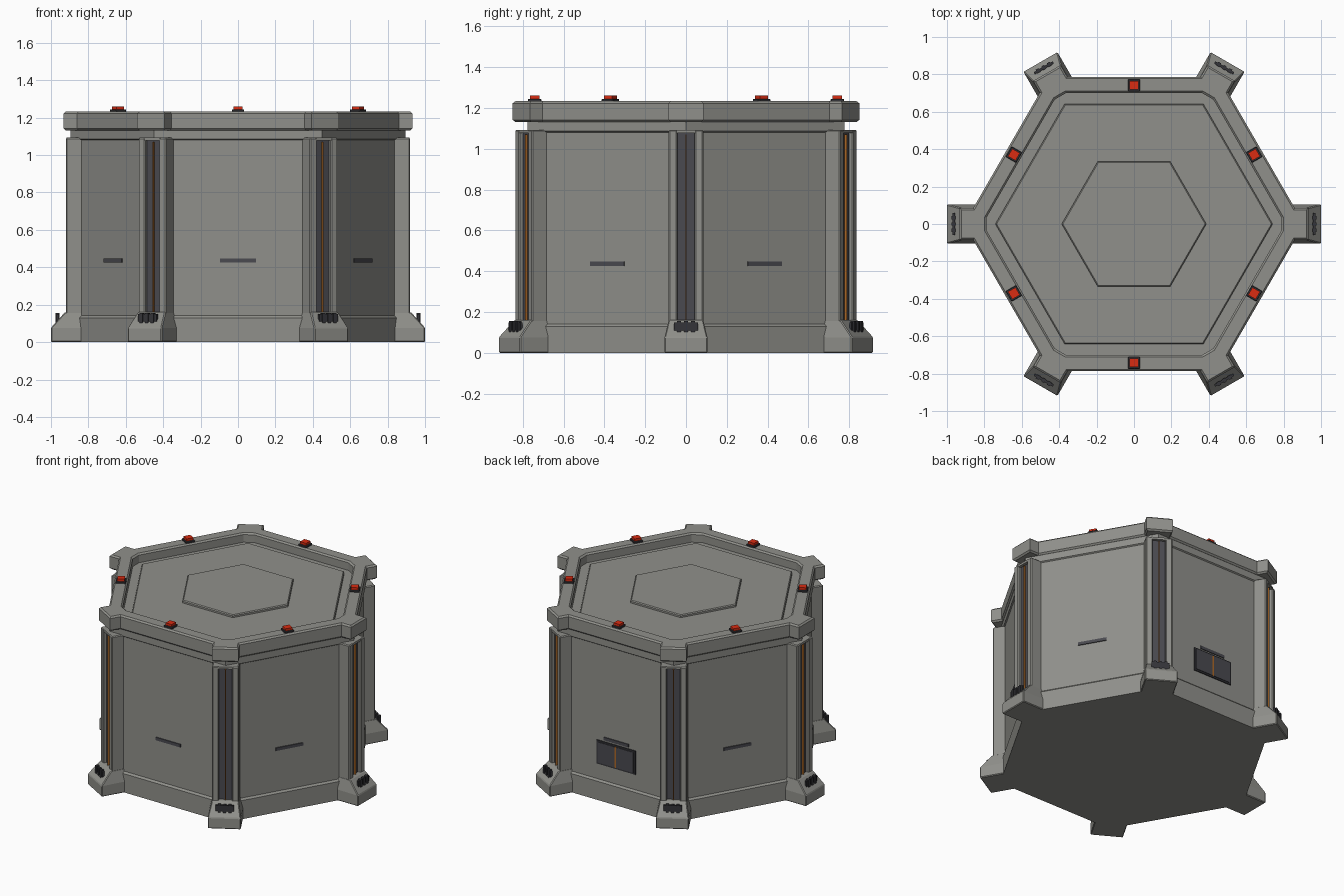
import bpy
import bmesh
from math import cos, sin, radians, pi

cube = bpy.data.objects.get("Cube")
if cube:
    bpy.data.objects.remove(cube, do_unlink=True)


def material(name, rgb):
    m = bpy.data.materials.new(name)
    m.use_nodes = True
    m.diffuse_color = (*rgb, 1)
    m.node_tree.nodes["Principled BSDF"].inputs["Base Color"].default_value = (*rgb, 1)
    return m


GREY = material("concrete grey", (0.28, 0.28, 0.258))
STEEL = material("dark steel", (0.068, 0.068, 0.08))
BLACK = material("near black", (0.035, 0.035, 0.041))
RED = material("signal red", (0.7, 0.025, 0.006))
ORANGE = material("amber orange", (0.42, 0.14, 0.02))

CORNERS = [60 * i for i in range(6)]
SIDES = [60 * i + 30 for i in range(6)]


def loft(loops, mat, bevel=0.0, closed=False):
    """Skin equal-length loops; cap the ends, or join last to first."""
    bm = bmesh.new()
    rings = [[bm.verts.new(p) for p in loop] for loop in loops]
    pairs = list(zip(rings, rings[1:] + rings[:1] if closed else rings[1:]))
    for a, b in pairs:
        for i in range(len(a)):
            j = (i + 1) % len(a)
            bm.faces.new((a[i], a[j], b[j], b[i]))
    if not closed:
        bm.faces.new(rings[0][::-1])
        bm.faces.new(rings[-1])
    bmesh.ops.recalc_face_normals(bm, faces=bm.faces)
    if bevel:
        sharp = [e for e in bm.edges if e.calc_face_angle(0) > 0.5]
        bmesh.ops.bevel(bm, geom=sharp, offset=bevel, segments=1, affect='EDGES')
    mesh = bpy.data.meshes.new("part")
    bm.to_mesh(mesh)
    bm.free()
    mesh.materials.append(mat)
    return mesh


def place(name, mesh, angles=(0,)):
    mesh.name = name
    for n, a in enumerate(angles):
        ob = bpy.data.objects.new(name if len(angles) == 1 else f"{name}_{n + 1}", mesh)
        ob.rotation_euler.z = radians(a)
        bpy.context.scene.collection.objects.link(ob)


def rect(r0, r1, t0, t1, z):
    return [(r0, t0, z), (r1, t0, z), (r1, t1, z), (r0, t1, z)]


def box(r0, r1, t0, t1, z0, z1, mat, bevel=0.0):
    return loft([rect(r0, r1, t0, t1, z0), rect(r0, r1, t0, t1, z1)], mat, bevel)


def hexagon(apothem, z):
    r = apothem / cos(pi / 6)
    return [(r * cos(radians(a)), r * sin(radians(a)), z) for a in CORNERS]


def around(points, z):
    """Repeat (radius, tangent) points at each of the six corners."""
    out = []
    for a in CORNERS:
        c, s = cos(radians(a)), sin(radians(a))
        out += [(r * c - t * s, r * s + t * c, z) for r, t in points]
    return out


def on_side(apothem, t):
    """Radius where a side of the hexagon crosses a tangent offset."""
    return (apothem - abs(t) * sin(pi / 6)) / cos(pi / 6)


# Body: skirt, wall and neck in one stepped hexagonal shell
place("body", loft([hexagon(a, z) for a, z in (
    (0.78, 0), (0.78, 0.13), (0.768, 0.142), (0.768, 1.08),
    (0.776, 1.086), (0.776, 1.14))], GREY))

# Roof rim with a block on every corner and a clipped inner edge
W = 0.085


def rim_outer(d, z):
    w = W - d
    r = on_side(0.787 - d, w)
    return around([(r, -w), (0.932 - d, -w), (0.932 - d, w), (r, w)], z)


def rim_inner(d, z):
    w = 0.035
    r = on_side(0.70 + d, w)
    return around([(r, -w), (r, -w / 3), (r, w / 3), (r, w)], z)


place("roof_rim", loft([
    rim_outer(0.01, 1.132), rim_outer(0, 1.142), rim_outer(0, 1.223),
    rim_outer(0.01, 1.233), rim_inner(0.01, 1.233), rim_inner(0, 1.223),
    rim_inner(0, 1.132)], GREY, closed=True))

# Roof deck plates
for name, a, z0, z1 in (("roof_floor", 0.72, 1.135, 1.17),
                        ("roof_deck", 0.642, 1.165, 1.19),
                        ("roof_centre_plate", 0.335, 1.18, 1.208)):
    place(name, loft([hexagon(a, z0), hexagon(a, z1 - 0.006),
                      hexagon(a - 0.006, z1)], GREY))

# Corner pillars: core, two rails, top cap, sunken steel strip and amber fin
place("pillar_core", box(0.78, 0.885, -0.08, 0.08, 0.05, 1.088, GREY), CORNERS)
for side, t0, t1 in (("right", -W, -0.042), ("left", 0.042, W)):
    place(f"pillar_rail_{side}", box(0.78, 0.92, t0, t1, 0.05, 1.093, GREY, 0.006), CORNERS)
place("pillar_cap", box(0.78, 0.918, -0.05, 0.05, 1.078, 1.093, GREY), CORNERS)
place("pillar_strip", box(0.88, 0.898, -0.042, 0.042, 0.14, 1.08, STEEL), CORNERS)
place("pillar_fin", box(0.89, 0.911, -0.002, 0.002, 0.16, 1.07, ORANGE), CORNERS)

# Sloped feet with dark clamps
place("foot", loft([rect(0.8, 1.0, -0.105, 0.105, 0),
                    rect(0.8, 1.0, -0.105, 0.105, 0.077),
                    rect(0.8, 0.925, -0.085, 0.085, 0.16)], GREY, 0.005), CORNERS)
place("foot_clamp", box(0.958, 0.971, -0.058, 0.058, 0.11, 0.15, BLACK), CORNERS)
for i in range(3):
    t = -0.034 + 0.034 * i
    place(f"clamp_tooth_{i + 1}",
          box(0.955, 0.977, t - 0.009, t + 0.009, 0.098, 0.155, BLACK), CORNERS)

# Wall slots
place("wall_slot", box(0.76, 0.774, -0.096, 0.096, 0.426, 0.447, STEEL), SIDES)

# Signal lights on the rim
place("light_base", box(0.709, 0.774, -0.032, 0.032, 1.225, 1.245, BLACK, 0.003), SIDES)
place("light_lens", box(0.718, 0.765, -0.0235, 0.0235, 1.24, 1.261, RED), SIDES)

# Hatch on the back wall
BACK = (90,)
place("hatch_frame", box(0.76, 0.775, -0.15, 0.15, 0.25, 0.415, BLACK), BACK)
place("hatch_seam", box(0.76, 0.778, -0.006, 0.006, 0.26, 0.405, ORANGE), BACK)
for side, t0, t1 in (("right", -0.138, -0.006), ("left", 0.006, 0.138)):
    place(f"hatch_door_{side}", box(0.76, 0.779, t0, t1, 0.261, 0.404, STEEL), BACK)
